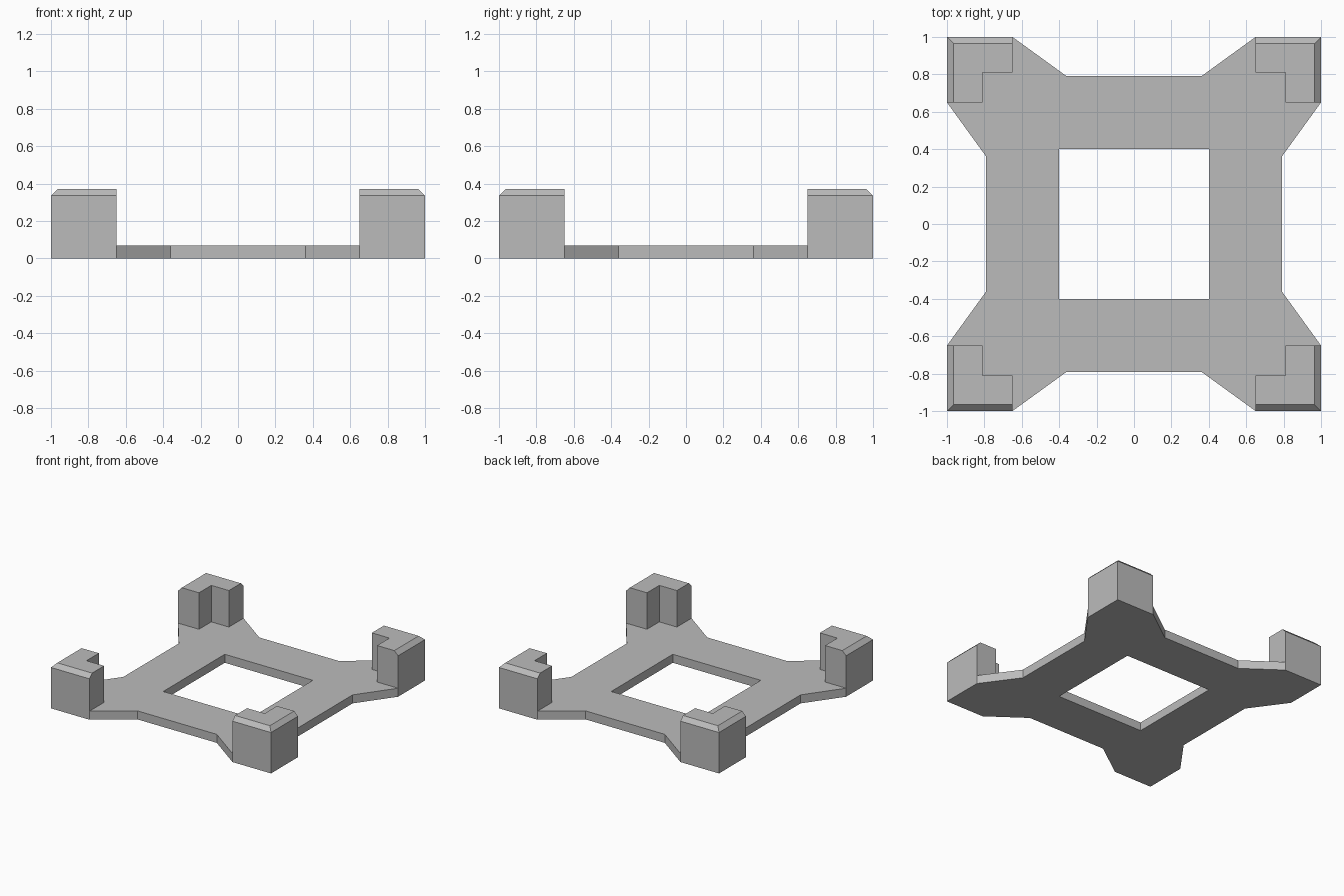
import bpy
import bmesh

cube = bpy.data.objects.get("Cube")
if cube:
    bpy.data.objects.remove(cube, do_unlink=True)

DECK, TOP, CHAMFER = 0.07, 0.37, 0.034
HOLE, SIDE, FLARE = 0.4, 0.79, 0.36      # opening, straight side, start of the flare
LEG, WALL = 0.65, 0.81                   # bracket end and inner wall

grey = bpy.data.materials.new("plain grey")
grey.use_nodes = True
colour = (0.5, 0.5, 0.5, 1)
grey.diffuse_color = colour
grey.node_tree.nodes["Principled BSDF"].inputs["Base Color"].default_value = colour

bm = bmesh.new()


def face(points):
    return bm.faces.new([bm.verts.new((x, y, 0)) for x, y in points])


def raise_faces(faces, height):
    made = bmesh.ops.extrude_face_region(bm, geom=faces)["geom"]
    verts = [v for v in made if isinstance(v, bmesh.types.BMVert)]
    bmesh.ops.translate(bm, verts=verts, vec=(0, 0, height))
    bm.normal_update()


# One quarter of the plan: the deck and the angle bracket at its corner
face([(HOLE, 0), (SIDE, 0), (SIDE, FLARE), (1, LEG), (WALL, LEG), (WALL, WALL),
      (LEG, WALL), (LEG, 1), (FLARE, SIDE), (0, SIDE), (0, HOLE), (HOLE, HOLE)])
face([(1, LEG), (1, 1), (LEG, 1), (LEG, WALL), (WALL, WALL), (WALL, LEG)])
bmesh.ops.remove_doubles(bm, verts=bm.verts[:], dist=1e-4)

# Thicken the deck, then raise the bracket from it
raise_faces(bm.faces[:], DECK)
bmesh.ops.recalc_face_normals(bm, faces=bm.faces[:])
bracket = [f for f in bm.faces
           if all(v.co.z > DECK - 1e-4 and min(v.co.xy) > LEG - 1e-4 for v in f.verts)]
raise_faces(bracket, TOP - DECK)

# Chamfer the two outer top edges of the bracket
rim = [e for e in bm.edges if all(v.co.z > TOP - 1e-4 for v in e.verts)
       and any(all(v.co[i] > 1 - 1e-4 for v in e.verts) for i in (0, 1))]
bmesh.ops.bevel(bm, geom=rim, offset=CHAMFER, segments=1, affect='EDGES')

# Open the quarter along its seams and mirror it to all four corners
seams = [f for f in bm.faces
         if any(all(abs(v.co[i]) < 1e-4 for v in f.verts) for i in (0, 1))]
bmesh.ops.delete(bm, geom=seams, context='FACES')
for axis in ('X', 'Y'):
    bmesh.ops.mirror(bm, geom=bm.verts[:] + bm.edges[:] + bm.faces[:],
                     axis=axis, merge_dist=1e-4)
    bmesh.ops.remove_doubles(bm, verts=bm.verts[:], dist=1e-4)
bmesh.ops.dissolve_limit(bm, angle_limit=0.01, verts=bm.verts[:], edges=bm.edges[:])
bmesh.ops.recalc_face_normals(bm, faces=bm.faces[:])

mesh = bpy.data.meshes.new("corner_bracket_frame")
bm.to_mesh(mesh)
bm.free()
mesh.materials.append(grey)
frame = bpy.data.objects.new("corner_bracket_frame", mesh)
bpy.context.collection.objects.link(frame)
